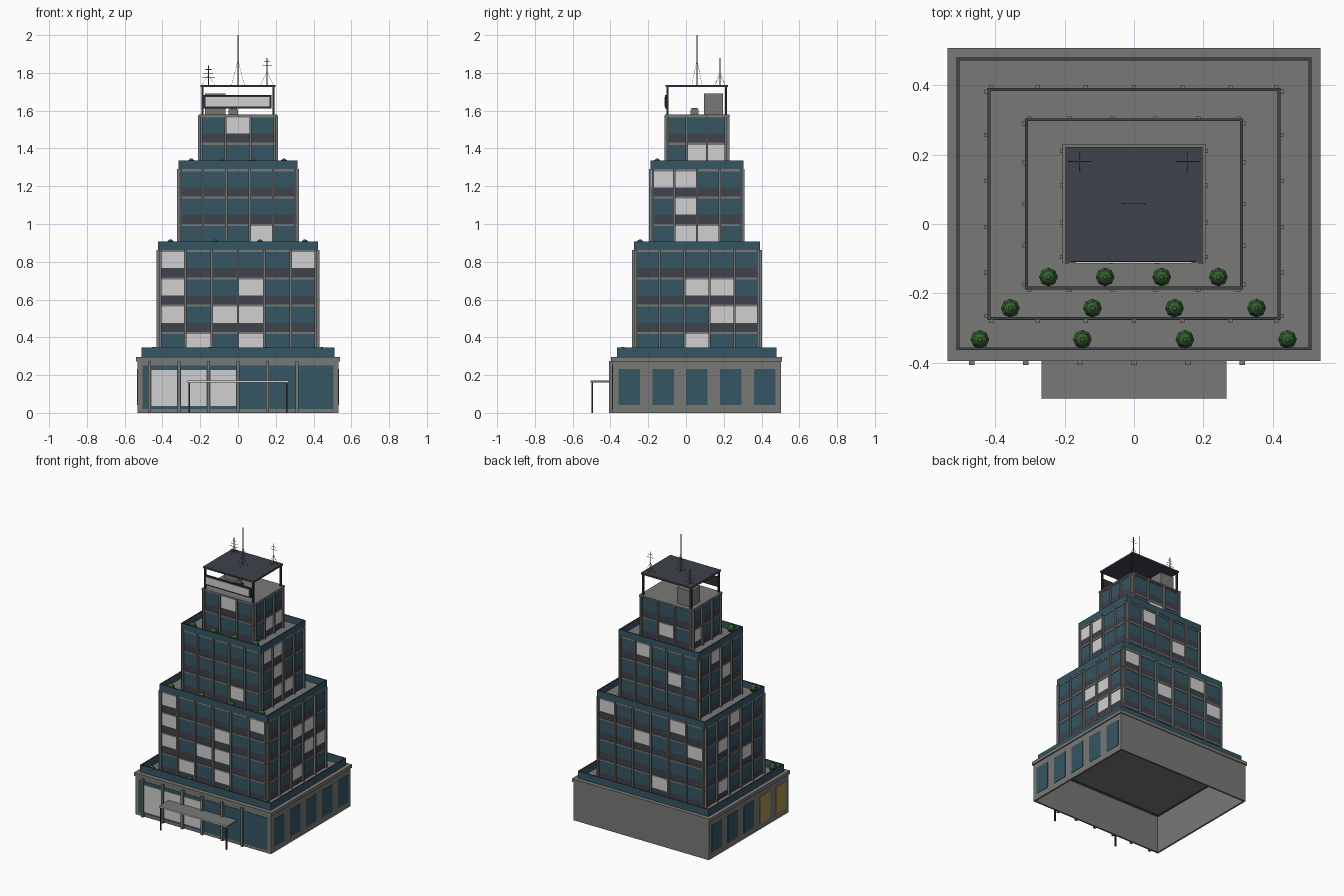
import bpy, bmesh, math
from mathutils import Vector, Matrix

cube = bpy.data.objects.get("Cube")
if cube:
    bpy.data.objects.remove(cube, do_unlink=True)


def material(name, r, g, b):
    m = bpy.data.materials.new(name)
    m.use_nodes = True
    m.diffuse_color = (r, g, b, 1)
    m.node_tree.nodes["Principled BSDF"].inputs["Base Color"].default_value = (r, g, b, 1)
    return m


CONCRETE = material("concrete_grey", .19, .19, .18)
GLASS = material("teal_glass", .036, .093, .125)
LIT = material("pale_window", .63, .63, .63)
DARK = material("slate_dark", .05, .054, .07)
FRAME = material("frame_black", .025, .028, .032)
AMBER = material("amber_window", .42, .29, .08)
LEAF = material("leaf_green", .035, .12, .03)
METAL = material("antenna_grey", .13, .13, .125)

CY = .058        # centre line of the tower in y
FLOOR = .1445    # storey height


def finish(name, bm, *mats):
    me = bpy.data.meshes.new(name)
    bm.to_mesh(me)
    bm.free()
    for m in mats:
        me.materials.append(m)
    ob = bpy.data.objects.new(name, me)
    bpy.context.collection.objects.link(ob)
    return ob


def add_box(bm, x0, x1, y0, y1, z0, z1):
    mat = Matrix.Translation(((x0 + x1) / 2, (y0 + y1) / 2, (z0 + z1) / 2))
    mat = mat @ Matrix.Diagonal((x1 - x0, y1 - y0, z1 - z0, 1))
    bmesh.ops.create_cube(bm, size=1, matrix=mat)


def boxes(name, mat, *bounds):
    bm = bmesh.new()
    for b in bounds:
        add_box(bm, *b)
    return finish(name, bm, mat)


def add_rod(bm, a, b, r, sides=6):
    a, b = Vector(a), Vector(b)
    turn = (b - a).to_track_quat('Z', 'Y').to_matrix().to_4x4()
    bmesh.ops.create_cone(bm, cap_ends=True, segments=sides, radius1=r, radius2=r,
                          depth=(b - a).length, matrix=Matrix.Translation((a + b) / 2) @ turn)


def ring(name, hx, hy, t, z0, z1, side, edge, cy=CY):
    """Rectangular ring wall; level faces take the edge material."""
    bm = bmesh.new()
    loops = []
    for d, z in ((0, z0), (0, z1), (t, z1), (t, z0)):
        loops.append([bm.verts.new((sx * (hx - d), cy + sy * (hy - d), z))
                      for sx, sy in ((-1, -1), (1, -1), (1, 1), (-1, 1))])
    for i in range(4):
        lo, up = loops[i], loops[(i + 1) % 4]
        for k in range(4):
            n = (k + 1) % 4
            bm.faces.new((lo[k], lo[n], up[n], up[k])).material_index = i % 2
    return finish(name, bm, side, edge)


def side_point(k, u, out, z):
    """Point on side k (front, +x, back, -x), u running left to right."""
    p = Matrix.Rotation(k * math.pi / 2, 3, 'Z') @ Vector((u, -out, 0))
    return (p.x, p.y + CY, z)


def tier(name, hx, hy, top, bays, lit):
    """Glazed tower block: coloured panels, floor bands and mullions."""
    wall, fins = bmesh.new(), bmesh.new()
    floors = len(lit[0])
    base = top - floors * FLOOR
    for k in range(4):
        half, out = (hx, hy) if k % 2 == 0 else (hy, hx)
        n = bays[k % 2]
        w = 2 * half / n
        for f in range(floors):
            z = top - f * FLOOR
            for b in range(n):
                glass = 1 if lit[k][f][b] == "1" else 0
                for z1, z0, mi in ((z, z - .096, glass), (z - .096, z - FLOOR, 2)):
                    u0, u1 = b * w - half, (b + 1) * w - half
                    face = wall.faces.new([wall.verts.new(side_point(k, u, out, h)) for u, h in
                                           ((u0, z0), (u1, z0), (u1, z1), (u0, z1))])
                    face.material_index = mi
        # Mullions at every bay line
        for b in range(n + 1):
            u = max(-half + .007, min(half - .007, b * w - half))
            ps = [side_point(k, u + s * .006, out + d, h) for s, d, h in ((-1, -.003, base), (1, .013, top))]
            (xa, ya, za), (xb, yb, zb) = ps
            add_box(fins, min(xa, xb), max(xa, xb), min(ya, yb), max(ya, yb), za, zb)
    bmesh.ops.remove_doubles(wall, verts=wall.verts, dist=.0005)
    finish(name + "_walls", wall, GLASS, LIT, DARK)
    finish(name + "_mullions", fins, CONCRETE)
    boxes(name + "_floor_bands", CONCRETE,
          *[(-hx - .004, hx + .004, CY - hy - .004, CY + hy + .004, z - .011, z)
            for z in [top - f * FLOOR for f in range(floors)]])


# Tower blocks; window rows run from the top floor down, per side
tier("lower_block", .418, .331, .862, (6, 5), (
    ("100001", "100100", "101100", "010100"),
    ("00000", "00110", "00011", "00100"),
    ("100010", "001001", "000000", "000100"),
    ("00100", "01000", "00010", "01000")))
tier("middle_block", .309, .24, 1.29, (5, 4), (
    ("00000", "00000", "00010"),
    ("1100", "0100", "0110"),
    ("01000", "00010", "00000"),
    ("0100", "0010", "0000")))
tier("upper_block", .2, .16, 1.575, (3, 3), (
    ("010", "000"), ("000", "011"), ("000", "010"), ("000", "100")))

# Parapets around the terraces
ring("podium_parapet", .512, .422, .008, .262, .345, GLASS, DARK)
ring("lower_parapet", .423, .334, .008, .862, .907, GLASS, DARK)
ring("middle_parapet", .314, .247, .008, 1.29, 1.335, GLASS, DARK)
boxes("upper_roof_slab", CONCRETE, (-.207, .207, CY - .17, CY + .173, 1.57, 1.58))

# Hollow podium with a roof slab and projecting cap
ring("podium_walls", .531, .446, .012, 0, .28, CONCRETE, CONCRETE, .056)
boxes("podium_roof", CONCRETE, (-.53, .53, -.385, .5, .266, .293))
ring("podium_cap", .539, .452, .03, .272, .295, CONCRETE, CONCRETE, .056)

# Shop front glass, lit panes and pilasters
boxes("shop_glass", GLASS, (-.505, .505, -.393, -.389, .02, .25))
pil = [-.468 + i * .156 for i in range(6)]
boxes("shop_lit_panes", LIT, *[(x + .01, x + .146, -.396, -.392, .037, .228) for x in pil[:3]])
boxes("pilasters", CONCRETE, *[(x - .008, x + .008, -.407, -.388, 0, .275) for x in pil])

# Podium side windows, the two front ones on one side are amber
for s, label in ((1, "left"), (-1, "right")):
    for i in range(5):
        y = -.3 + i * .179
        xa, xb = sorted((s * .53, s * .534))
        boxes(f"podium_window_{label}_{i + 1}", AMBER if s < 0 and i < 2 else GLASS,
              (xa, xb, y - .057, y + .057, .042, .233))

# Entrance canopy
boxes("entrance_canopy", CONCRETE, (-.267, .267, -.502, -.39, .162, .172))
boxes("canopy_edge", LIT, (-.267, .267, -.505, -.502, .162, .172))
boxes("canopy_posts", FRAME, *[(x - .004, x + .004, -.5, -.492, 0, .162) for x in (-.258, .258)])

# Roof shelter on corner posts
boxes("shelter_roof", DARK, (-.198, .198, -.108, .222, 1.724, 1.736))
boxes("shelter_posts", FRAME, *[(x - .006, x + .006, y - .006, y + .006, 1.575, 1.726)
                                for x in (-.188, .188) for y in (-.098, .212)])

# Blank sign board with frame
boxes("sign_frame", FRAME, (-.182, .178, -.11, -.1, 1.612, 1.682))
boxes("sign_panel", LIT, (-.171, .167, -.114, -.109, 1.622, 1.672))

# Roof plant
boxes("plant_room", CONCRETE, (-.175, -.065, .095, .195, 1.575, 1.692))
boxes("vent_unit", CONCRETE, (-.05, 0, .025, .065, 1.575, 1.605))
boxes("vent_lid", METAL, (-.046, -.004, .029, .061, 1.605, 1.614))

# Antennas with cross bars and guy wires
for name, x, y, top, bars in (("centre", 0, .058, 2, ()),
                              ("right", -.157, .18, 1.84, (.022, .042, .062)),
                              ("left", .154, .18, 1.88, (.02, .04))):
    bm = bmesh.new()
    add_rod(bm, (x, y, 1.735), (x, y, top), .003)
    for i, drop in enumerate(bars):
        w = .016 + .009 * i
        add_rod(bm, (x - w, y, top - drop), (x + w, y, top - drop), .0015, 4)
    wire_top = 1.735 + (top - 1.735) * .5
    for dx, dy in ((.034, 0), (-.034, 0), (0, .027), (0, -.027)):
        add_rod(bm, (x + dx, y + dy, 1.735), (x, y, wire_top), .0008, 3)
    finish(name + "_antenna", bm, METAL)

# Terrace shrubs in rows of four
for row, (x0, step, y, z) in enumerate(((-.445, .296, -.333, .293), (-.357, .237, -.243, .862),
                                        (-.247, .1635, -.153, 1.29))):
    bm = bmesh.new()
    for i in range(4):
        at = Vector((x0 + i * step, y, z))
        for lift, r1, r2, d in ((.017, .016, .027, .02), (.036, .027, .019, .018), (.05, .019, .006, .011)):
            bmesh.ops.create_cone(bm, cap_ends=True, segments=8, radius1=r1, radius2=r2, depth=d,
                                  matrix=Matrix.Translation(at + Vector((0, 0, lift))))
        add_rod(bm, at, at + Vector((0, 0, .012)), .006)
    finish(f"shrub_row_{row + 1}", bm, LEAF)
